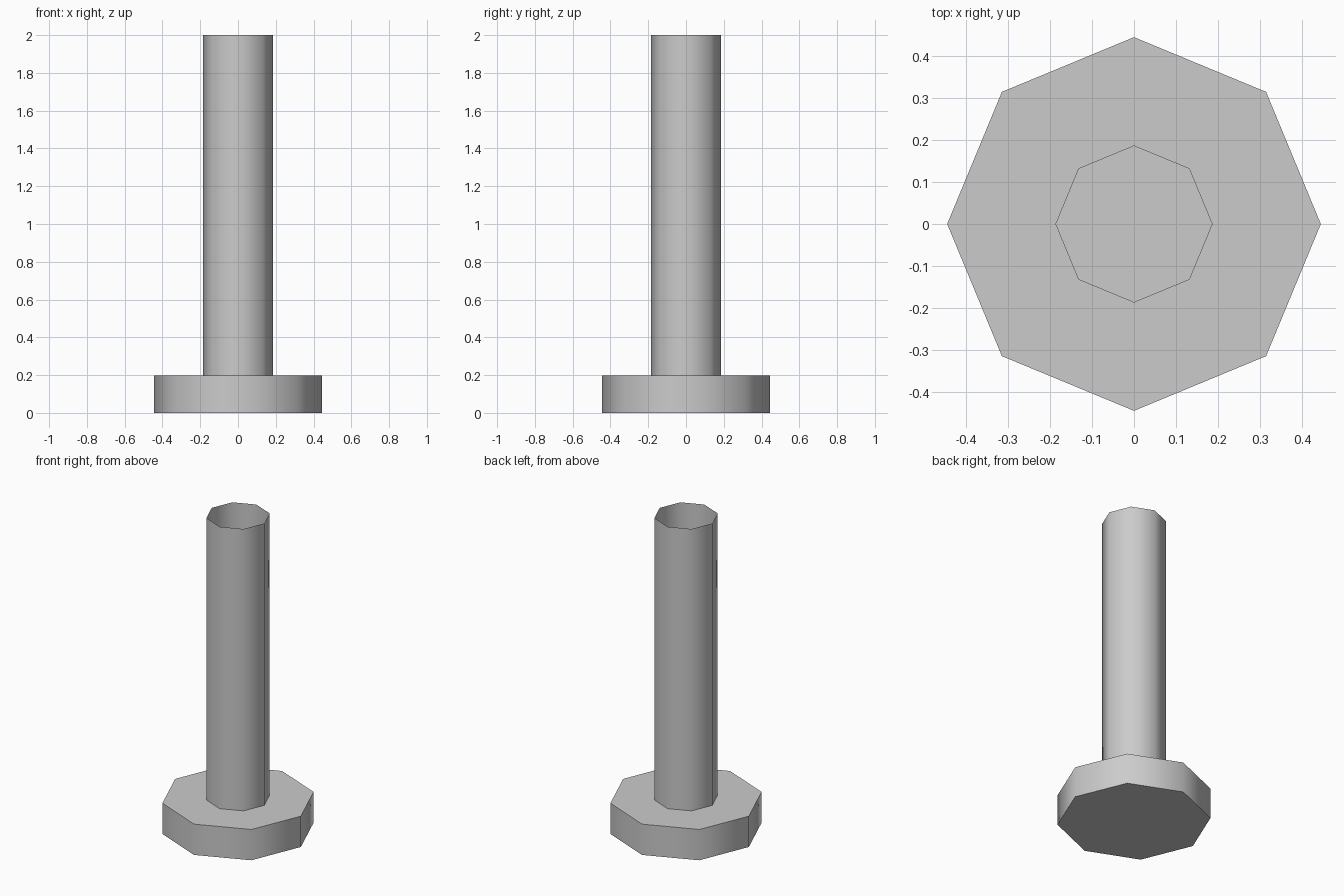
import bpy, bmesh, math

if "Cube" in bpy.data.objects:
    bpy.data.objects.remove(bpy.data.objects["Cube"])

SIDES = 8
BASE_R, POST_R = 0.445, 0.186
BASE_TOP, HEIGHT = 0.197, 2.0


def lathe(name, profile, cap_bottom=False):
    """Sweep (radius, z) points around z as an octagonal shell."""
    bm = bmesh.new()
    rings = []
    for r, z in profile:
        rings.append([bm.verts.new((r * math.cos(math.tau * i / SIDES),
                                    r * math.sin(math.tau * i / SIDES), z))
                      for i in range(SIDES)])
    for low, high in zip(rings, rings[1:]):
        for i in range(SIDES):
            j = (i + 1) % SIDES
            bm.faces.new((low[i], low[j], high[j], high[i]))
    if cap_bottom:
        bm.faces.new(rings[0][::-1])
    mesh = bpy.data.meshes.new(name)
    bm.to_mesh(mesh)
    bm.free()
    obj = bpy.data.objects.new(name, mesh)
    bpy.context.collection.objects.link(obj)
    # Rounded sides, crisp rims
    bpy.ops.object.select_all(action='DESELECT')
    obj.select_set(True)
    bpy.context.view_layer.objects.active = obj
    bpy.ops.object.shade_smooth_by_angle(angle=math.radians(50))
    return obj


# Foot disc, open where the hollow post rises
lathe("base", [(BASE_R, 0), (BASE_R, BASE_TOP), (POST_R, BASE_TOP)], cap_bottom=True)

# Thin-walled post, open at the top
lathe("post", [(POST_R, BASE_TOP), (POST_R, HEIGHT)])
